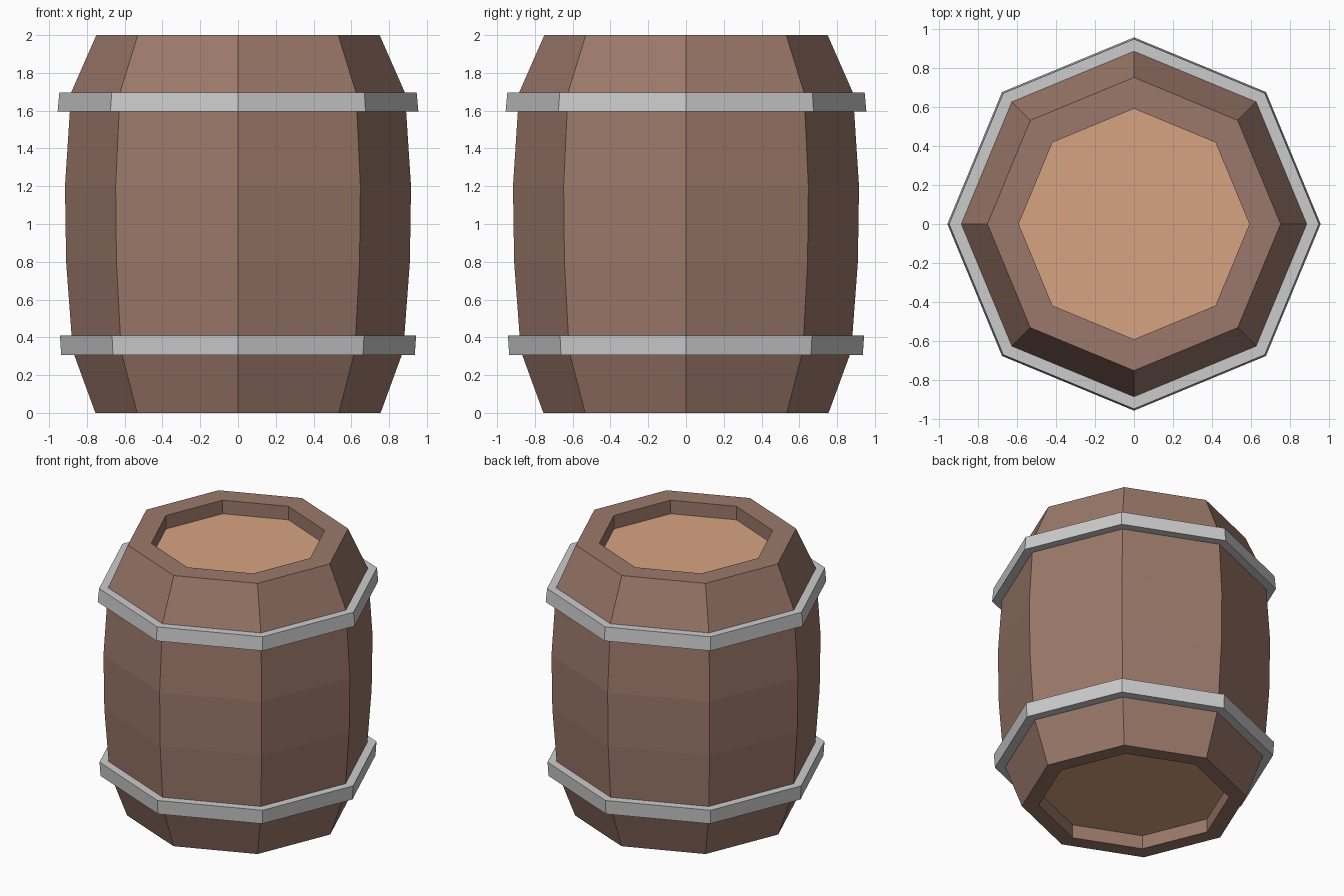
import bpy, bmesh, math

if "Cube" in bpy.data.objects:
    bpy.data.objects.remove(bpy.data.objects["Cube"])

SIDES = 8


def material(name, rgb):
    mat = bpy.data.materials.new(name)
    mat.diffuse_color = (*rgb, 1)
    mat.use_nodes = True
    mat.node_tree.nodes["Principled BSDF"].inputs["Base Color"].default_value = mat.diffuse_color
    return mat


def turned(name, profile, mat=None, closed=False):
    """Spin an (r, z) profile into an eight-sided flat-shaded part."""
    bm = bmesh.new()
    rings = []
    for r, z in profile:
        rings.append([bm.verts.new((r * math.cos(2 * math.pi * i / SIDES),
                                    r * math.sin(2 * math.pi * i / SIDES), z))
                      for i in range(SIDES)])
    pairs = list(zip(rings, rings[1:]))
    if closed:
        pairs.append((rings[-1], rings[0]))
    for a, b in pairs:
        for i in range(SIDES):
            j = (i + 1) % SIDES
            bm.faces.new((a[i], a[j], b[j], b[i]))
    bmesh.ops.recalc_face_normals(bm, faces=bm.faces)
    mesh = bpy.data.meshes.new(name)
    bm.to_mesh(mesh)
    bm.free()
    obj = bpy.data.objects.new(name, mesh)
    bpy.context.collection.objects.link(obj)
    if mat:
        mesh.materials.append(mat)
    return obj


def head(name, r, z, mat, up):
    """Flat octagonal panel closing one end of the barrel."""
    bm = bmesh.new()
    order = range(SIDES) if up else reversed(range(SIDES))
    bm.faces.new([bm.verts.new((r * math.cos(2 * math.pi * i / SIDES),
                                r * math.sin(2 * math.pi * i / SIDES), z))
                  for i in order])
    mesh = bpy.data.meshes.new(name)
    bm.to_mesh(mesh)
    bm.free()
    mesh.materials.append(mat)
    bpy.context.collection.objects.link(bpy.data.objects.new(name, mesh))


wood = material("stave_wood", (0.33, 0.19, 0.145))
pale = material("head_wood", (0.68, 0.37, 0.22))

# Staves: bulging outside, flat rims and the walls of both end recesses
turned("staves", [(0.64, 0.10), (0.64, 0), (0.755, 0), (0.872, 0.32),
                  (0.881, 0.41), (0.91, 0.80), (0.916, 1.20), (0.89, 1.60),
                  (0.886, 1.69), (0.75, 2.0), (0.59, 2.0), (0.59, 1.90)], wood)

# Recessed heads
head("top_head", 0.59, 1.90, pale, True)
head("bottom_head", 0.64, 0.10, pale, False)

# Hoops, flaring slightly with the belly
turned("lower_hoop", [(0.86, 0.307), (0.936, 0.307), (0.943, 0.41), (0.87, 0.41)],
       closed=True)
turned("upper_hoop", [(0.88, 1.595), (0.955, 1.595), (0.946, 1.695), (0.875, 1.695)],
       closed=True)
